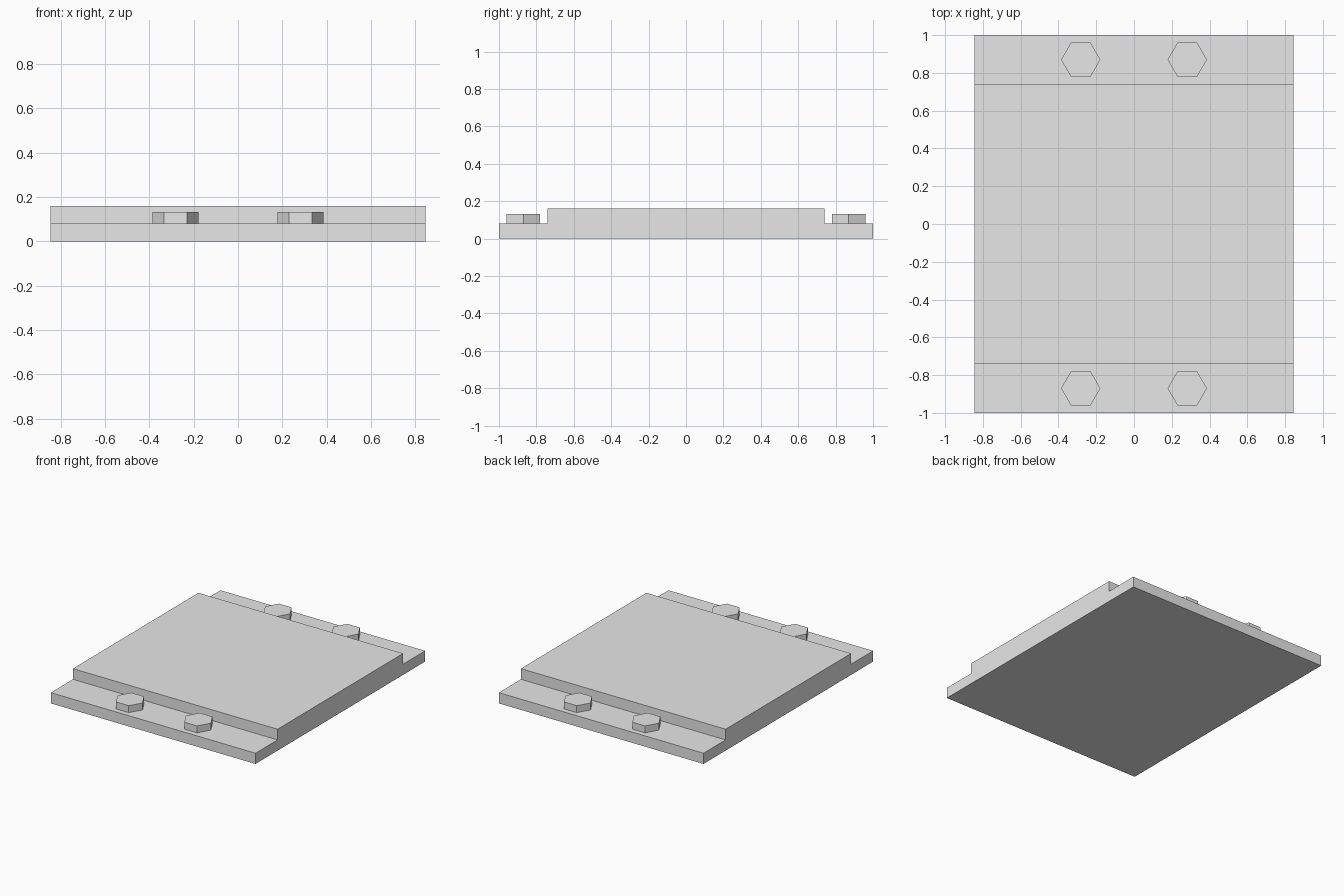
import bpy
import bmesh
import math

cube = bpy.data.objects.get("Cube")
if cube:
    bpy.data.objects.remove(cube, do_unlink=True)

GREY = (0.8, 0.8, 0.8, 1.0)
grey = bpy.data.materials.new("plain grey")
grey.use_nodes = True
grey.diffuse_color = GREY
grey.node_tree.nodes["Principled BSDF"].inputs["Base Color"].default_value = GREY

HALF_WIDTH = 0.845
BASE_TOP = 0.08


def add_object(name, bm):
    bmesh.ops.recalc_face_normals(bm, faces=bm.faces)
    mesh = bpy.data.meshes.new(name)
    bm.to_mesh(mesh)
    bm.free()
    mesh.materials.append(grey)
    obj = bpy.data.objects.new(name, mesh)
    bpy.context.collection.objects.link(obj)
    return obj


def extrude_profile(name, points, offset):
    """Fill a closed outline and extrude it along offset."""
    bm = bmesh.new()
    face = bm.faces.new([bm.verts.new(p) for p in points])
    result = bmesh.ops.extrude_face_region(bm, geom=[face], use_keep_orig=True)
    moved = [v for v in result["geom"] if isinstance(v, bmesh.types.BMVert)]
    bmesh.ops.translate(bm, verts=moved, vec=offset)
    return add_object(name, bm)


# Stepped plate: thin flanges at front and back, raised slab between
half_profile = [(1.0, 0), (1.0, BASE_TOP), (0.74, BASE_TOP), (0.74, 0.16)]
profile = half_profile + [(-y, z) for y, z in reversed(half_profile)]
extrude_profile("stepped_plate", [(-HALF_WIDTH, y, z) for y, z in profile],
                (2 * HALF_WIDTH, 0, 0))

# Hexagonal bolt heads, two on each flange
for row, y in (("front", -0.87), ("back", 0.87)):
    for side, x in (("right", -0.282), ("left", 0.282)):
        hexagon = [(x + 0.104 * math.cos(i * math.pi / 3),
                    y + 0.104 * math.sin(i * math.pi / 3), BASE_TOP)
                   for i in range(6)]
        extrude_profile(f"{row}_{side}_bolt_head", hexagon, (0, 0, 0.052))
